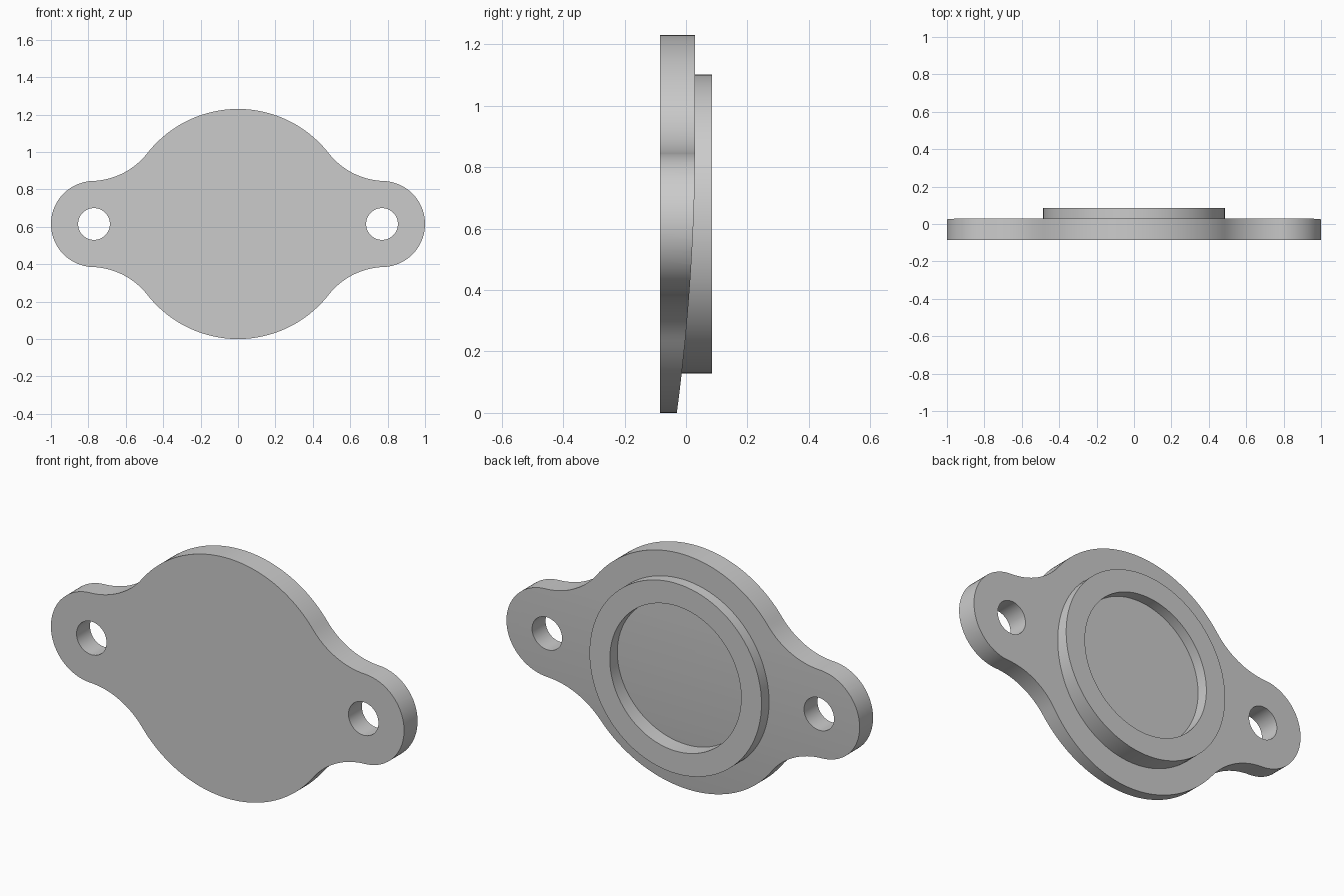
import bpy, bmesh
from math import sin, cos, pi, atan2, sqrt
from mathutils import Vector

if "Cube" in bpy.data.objects:
    bpy.data.objects.remove(bpy.data.objects["Cube"])

MID = 0.615                      # height of the centre, also the body radius
FRONT, BACK, RIM = -0.085, 0.03, 0.085
LOBE_X, LOBE_R, HOLE_R, FILLET = 0.77, 0.23, 0.085, 0.39

grey = bpy.data.materials.new("plain grey")
grey.use_nodes = True
grey.diffuse_color = (0.6, 0.6, 0.6, 1)
grey.node_tree.nodes["Principled BSDF"].inputs["Base Color"].default_value = (0.6, 0.6, 0.6, 1)


def prism(name, points, sweep):
    """Close a planar outline and extrude it along the sweep vector."""
    bm = bmesh.new()
    face = bm.faces.new([bm.verts.new(p) for p in points])
    moved = bmesh.ops.extrude_face_region(bm, geom=[face])["geom"]
    verts = [v for v in moved if isinstance(v, bmesh.types.BMVert)]
    bmesh.ops.translate(bm, verts=verts, vec=Vector(sweep))
    bmesh.ops.recalc_face_normals(bm, faces=bm.faces)
    mesh = bpy.data.meshes.new(name)
    bm.to_mesh(mesh)
    bm.free()
    mesh.materials.append(grey)
    obj = bpy.data.objects.new(name, mesh)
    bpy.context.collection.objects.link(obj)
    return obj


def arc(cx, cz, r, a0, a1, n):
    return [(cx + r * cos(a0 + (a1 - a0) * i / n), cz + r * sin(a0 + (a1 - a0) * i / n))
            for i in range(n + 1)]


def disc(name, x, r, y0, y1, n=96):
    pts = arc(x, MID, r, 0, 2 * pi, n)[:-1]
    return prism(name, [(px, y0, pz) for px, pz in pts], (0, y1 - y0, 0))


def activate(obj):
    bpy.ops.object.select_all(action='DESELECT')
    obj.select_set(True)
    bpy.context.view_layer.objects.active = obj


def cut(obj, tool, operation='DIFFERENCE'):
    """Apply a boolean and throw the tool away."""
    mod = obj.modifiers.new("cut", 'BOOLEAN')
    mod.operation, mod.solver, mod.object = operation, 'EXACT', tool
    activate(obj)
    bpy.ops.object.modifier_apply(modifier=mod.name)
    bpy.data.objects.remove(tool)


# Plate outline: one quadrant of tangent arcs, then mirrored
d1, d2 = MID + FILLET, LOBE_R + FILLET
fx = (d1 ** 2 - d2 ** 2 + LOBE_X ** 2) / (2 * LOBE_X)
fz = sqrt(d1 ** 2 - fx ** 2)
lobe_end = atan2(fz, fx - LOBE_X)
body_start = atan2(fz, fx)
quad = arc(LOBE_X, 0, LOBE_R, 0, lobe_end, 20)
quad += arc(fx, fz, FILLET, lobe_end - pi, body_start - pi, 16)[1:]
quad += arc(0, 0, MID, body_start, pi / 2, 24)[1:]
half = quad + [(-x, z) for x, z in reversed(quad[:-1])]
outline = half + [(x, -z) for x, z in reversed(half[1:-1])]
plate = prism("flange_plate", [(x, FRONT, z + MID) for x, z in outline], (0, 0.3, 0))

# Side profile: flat at the top, the back curving thinner towards the bottom
top = 0.9
side = [(FRONT - 0.1, -0.1), (FRONT - 0.1, 1.4), (BACK, 1.4)]
for i in range(25):
    z = top - (top + 0.1) * i / 24
    side.append((BACK - 0.074 * (top - z) ** 2, z))
body = prism("side_profile", [(-1.2, y, z) for y, z in side], (2.4, 0, 0))
cut(plate, body, 'INTERSECT')

# Bolt holes
for s in (-1, 1):
    cut(plate, disc("bolt_hole", s * LOBE_X, HOLE_R, -0.3, 0.3, 48))

# Raised ring on the back, seated in the plate
ring = disc("raised_ring", 0, 0.487, -0.04, RIM)
cut(ring, disc("ring_bore", 0, 0.372, -0.3, 0.3))

for obj in (plate, ring):
    activate(obj)
    bpy.ops.object.shade_smooth_by_angle(angle=pi / 6)
